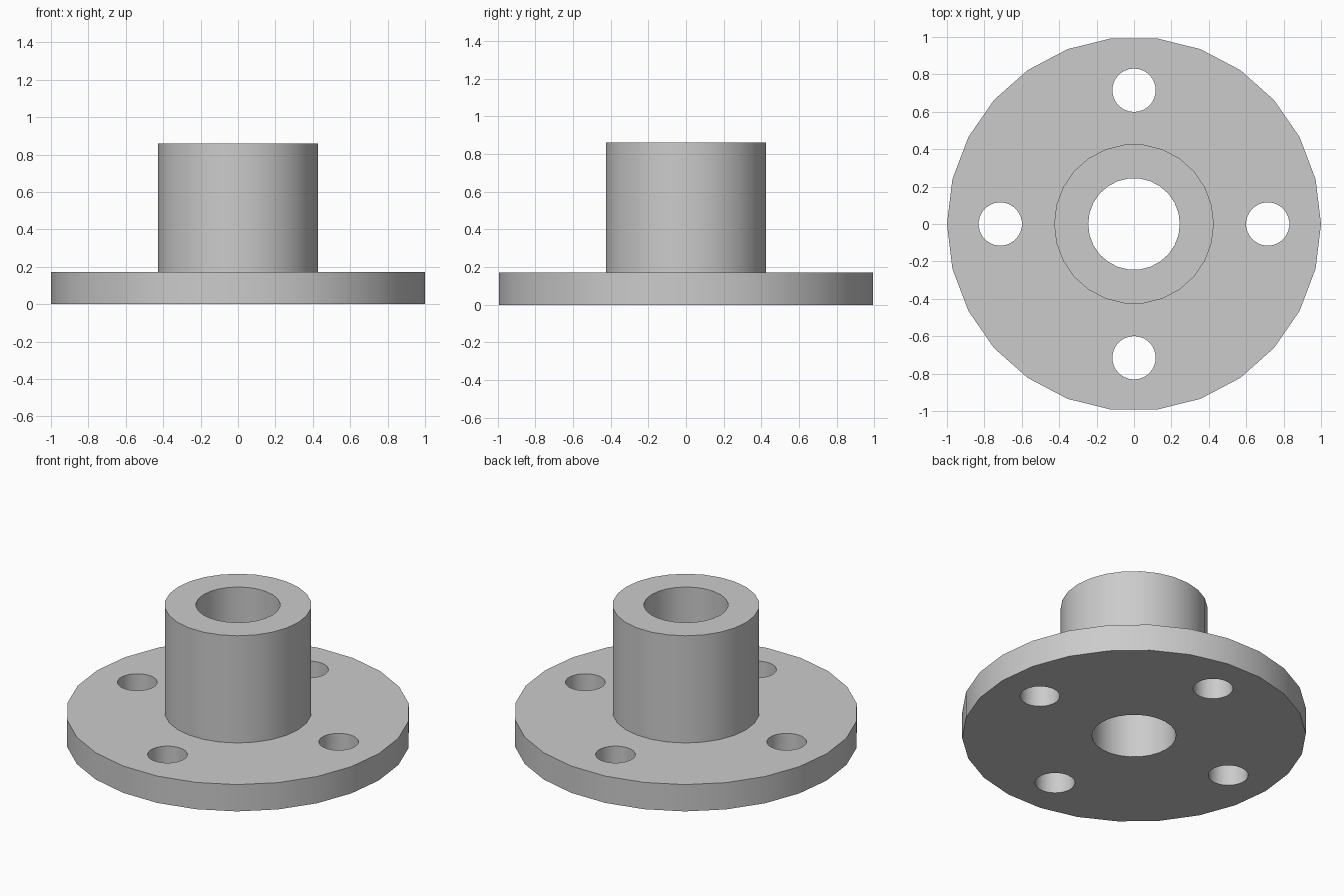
import bpy
import math
from mathutils import Matrix

SIDES = 26
PLATE_TOP, HUB_TOP = 0.172, 0.86
PLATE_R, HUB_R, BORE_R = 1.0, 0.427, 0.245
BOLT_CIRCLE, BOLT_R = 0.715, 0.116

cube = bpy.data.objects.get("Cube")
if cube:
    bpy.data.objects.remove(cube, do_unlink=True)

steel = bpy.data.materials.new("light_grey_steel")
steel.use_nodes = True
colour = (0.6, 0.6, 0.6, 1)
steel.diffuse_color = colour
steel.node_tree.nodes["Principled BSDF"].inputs["Base Color"].default_value = colour


def add_mesh(name, verts, faces):
    mesh = bpy.data.meshes.new(name)
    mesh.from_pydata(verts, [], faces)
    mesh.materials.append(steel)
    obj = bpy.data.objects.new(name, mesh)
    bpy.context.collection.objects.link(obj)
    return obj


def lathe(name, profile):
    """Revolve a closed (radius, height) profile around z."""
    n = len(profile)
    verts, faces = [], []
    for i in range(SIDES):
        turn = Matrix.Rotation(math.tau * i / SIDES, 3, "Z")
        verts += [turn @ Matrix.Identity(3).col[0] * r + Matrix.Identity(3).col[2] * z
                  for r, z in profile]
        k = (i + 1) % SIDES
        faces += [(i * n + j, k * n + j, k * n + (j + 1) % n, i * n + (j + 1) % n)
                  for j in range(n)]
    return add_mesh(name, verts, faces)


# Round plate and hub with a through bore, as one solid
flange = lathe("flanged_hub", [
    (BORE_R, 0), (PLATE_R, 0), (PLATE_R, PLATE_TOP),
    (HUB_R, PLATE_TOP), (HUB_R, HUB_TOP), (BORE_R, HUB_TOP)])

# Four bolt holes through the plate
for i in range(4):
    angle = i * math.pi / 2
    bpy.ops.mesh.primitive_cylinder_add(
        vertices=SIDES, radius=BOLT_R, depth=1,
        location=(BOLT_CIRCLE * math.cos(angle), BOLT_CIRCLE * math.sin(angle), 0))
    cutter = bpy.context.object
    cutter.name = "bolt_hole_cutter"
    cutter.hide_render = True
    cutter.data.materials.append(steel)
    bpy.ops.object.select_all(action="DESELECT")
    bpy.context.view_layer.objects.active = flange
    flange.select_set(True)
    cut = flange.modifiers.new("bolt_hole", "BOOLEAN")
    cut.operation = "DIFFERENCE"
    cut.solver = "EXACT"
    cut.object = cutter
    bpy.ops.object.modifier_apply(modifier=cut.name)
    bpy.data.objects.remove(cutter, do_unlink=True)

# Smooth round walls, sharp rims
bpy.ops.object.shade_smooth_by_angle(angle=math.radians(30))
